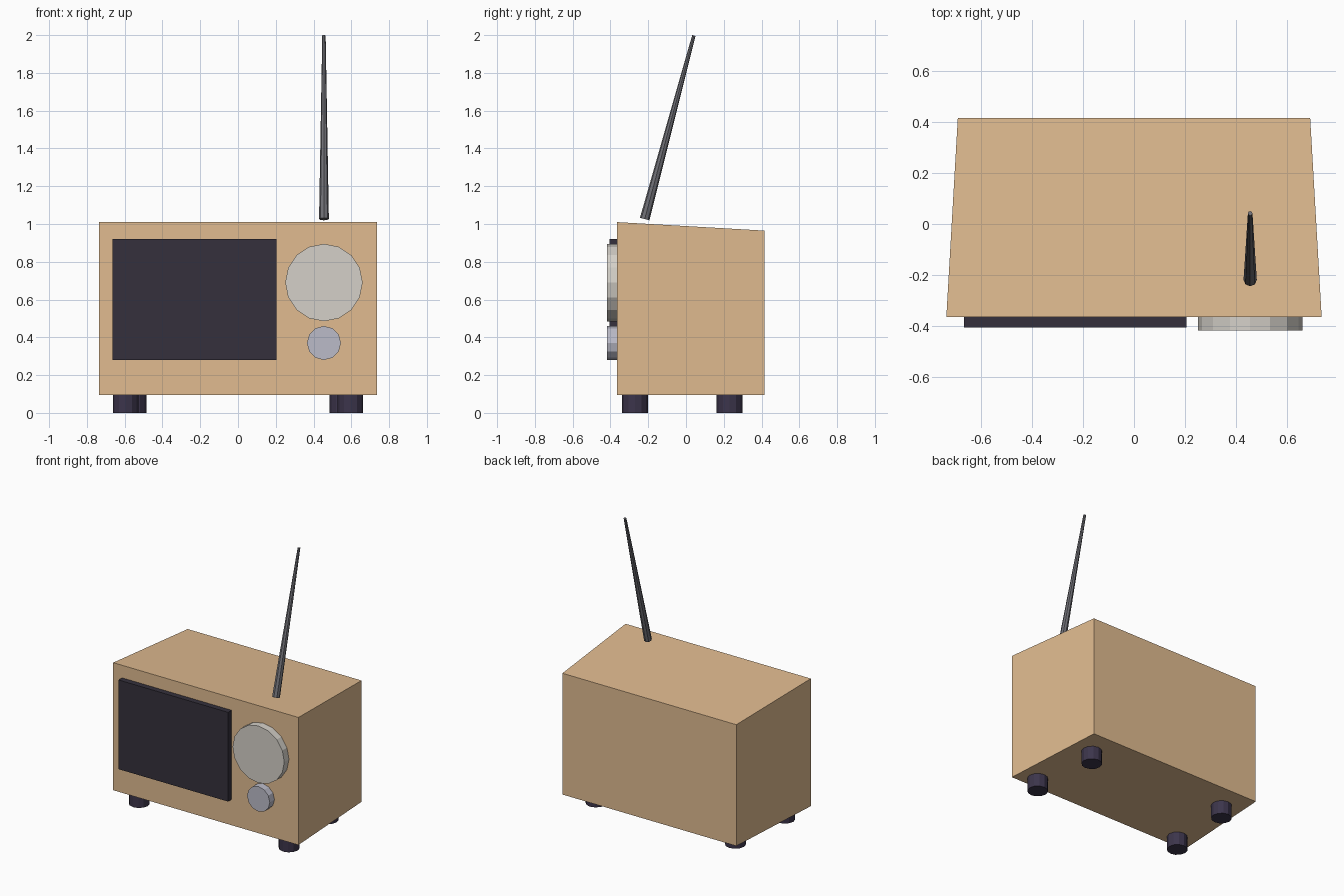
import bpy, bmesh
from math import pi, radians
from mathutils import Matrix, Vector

if "Cube" in bpy.data.objects:
    bpy.data.objects.remove(bpy.data.objects["Cube"])


def material(name, rgb):
    m = bpy.data.materials.new(name)
    m.diffuse_color = (*rgb, 1)
    m.use_nodes = True
    m.node_tree.nodes["Principled BSDF"].inputs["Base Color"].default_value = m.diffuse_color
    return m


wood = material("wood", (0.75, 0.50, 0.28))
dark = material("dark_glass", (0.035, 0.030, 0.045))
cream = material("cream", (0.66, 0.63, 0.58))
silver = material("silver", (0.50, 0.50, 0.58))
steel = material("steel", (0.16, 0.16, 0.18))
rubber = material("rubber", (0.045, 0.035, 0.07))


def finish(name, bm, mat):
    mesh = bpy.data.meshes.new(name)
    bm.to_mesh(mesh)
    bm.free()
    mesh.materials.append(mat)
    obj = bpy.data.objects.new(name, mesh)
    bpy.context.collection.objects.link(obj)
    return obj


def box(name, lo, hi, mat, shape=None):
    bm = bmesh.new()
    lo, hi = Vector(lo), Vector(hi)
    bmesh.ops.create_cube(bm, size=1)
    for v in bm.verts:
        v.co = (lo + hi) / 2 + v.co * (hi - lo)
        if shape:
            shape(v.co)
    return finish(name, bm, mat)


def rod(name, start, end, r1, r2, sides, mat, turn):
    """Flat-sided cylinder or cone from start to end."""
    start, end = Vector(start), Vector(end)
    bm = bmesh.new()
    bmesh.ops.create_cone(bm, cap_ends=True, segments=sides, radius1=r1, radius2=r2,
                          depth=(end - start).length,
                          matrix=Matrix.Translation((start + end) / 2) @ turn)
    return finish(name, bm, mat)


# Cabinet, narrower and lower toward the back
def taper(co):
    if co.y > 0:
        co.x *= 0.69 / 0.735
        if co.z > 0.5:
            co.z = 0.965


box("cabinet", (-0.735, -0.365, 0.095), (0.735, 0.415, 1.01), wood, taper)

# Screen panel
box("screen", (-0.665, -0.405, 0.28), (0.205, -0.36, 0.92), dark)

# Dials on the front
forward = Matrix.Rotation(pi / 2, 4, 'X')
for name, z, r, sides, mat in (("large_dial", 0.69, 0.205, 16, cream),
                               ("small_dial", 0.37, 0.09, 12, silver)):
    rod(name, (0.455, -0.36, z), (0.455, -0.418, z), r, r, sides, mat, forward)

# Antenna leaning back
rod("antenna", (0.455, -0.218, 1.026), (0.455, 0.041, 1.998), 0.026, 0.009, 8, steel,
    Matrix.Rotation(radians(-15), 4, 'X'))

# Feet, the rear pair set closer together
for end, x, y in (("front", 0.595, -0.27), ("back", 0.553, 0.23)):
    for side, s in (("left", -1), ("right", 1)):
        rod(f"{end}_{side}_foot", (s * x, y, 0), (s * x, y, 0.1), 0.068, 0.068, 12,
            rubber, Matrix.Identity(4))
